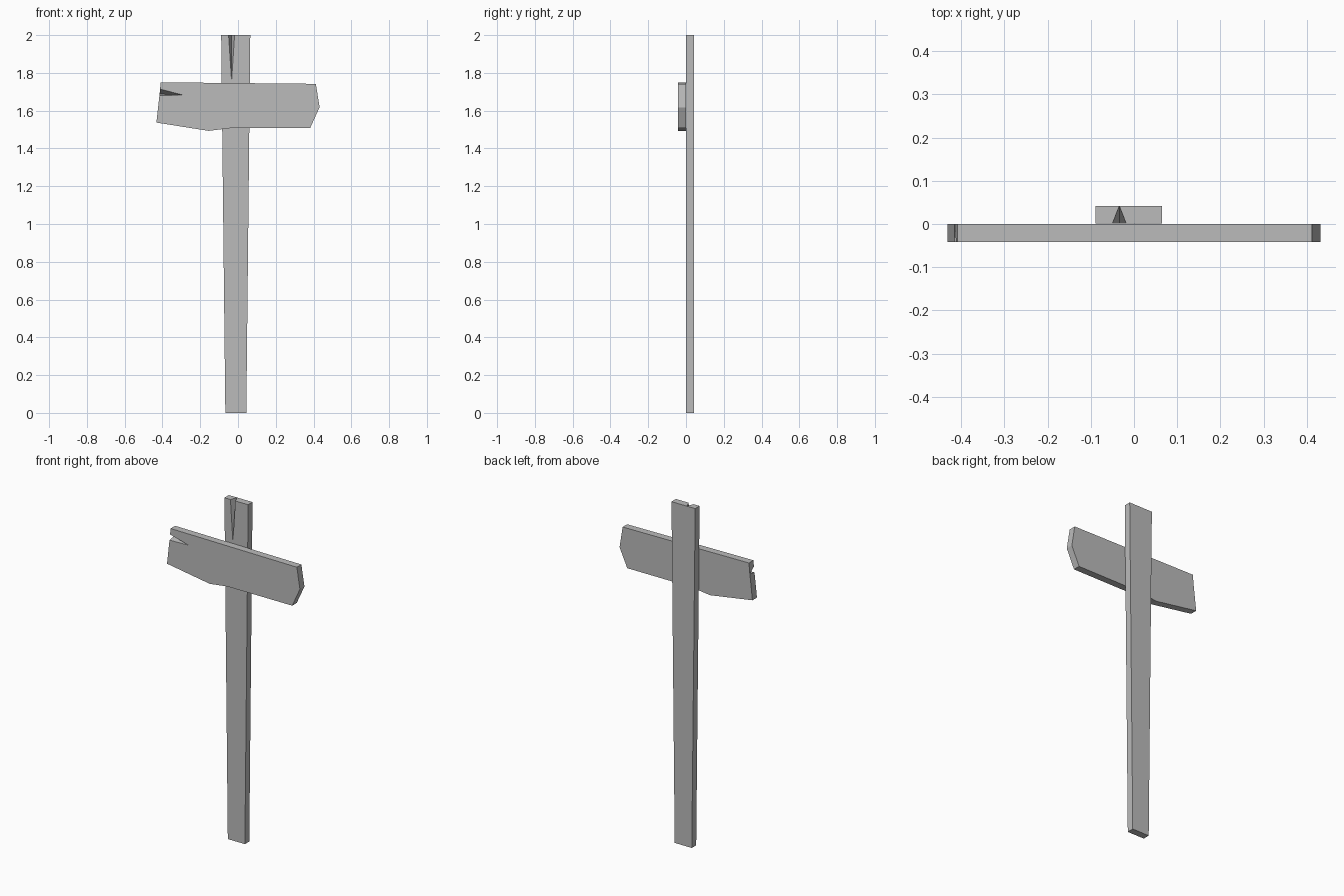
import bpy
import bmesh

cube = bpy.data.objects.get("Cube")
if cube:
    bpy.data.objects.remove(cube, do_unlink=True)

# Weathered grey, shared by both planks
grey = bpy.data.materials.new("plain grey")
grey.use_nodes = True
colour = (0.5, 0.5, 0.5, 1)
grey.diffuse_color = colour
grey.node_tree.nodes["Principled BSDF"].inputs["Base Color"].default_value = colour


def split_plank(name, outline, crack, crack_end, y_front, y_back):
    """Extrude an outline whose last edge is split by a crack that closes at the back."""
    bm = bmesh.new()
    front_pts = outline + crack
    back_pts = outline + [crack_end] * len(crack)
    front = [bm.verts.new((x, y_front, z)) for x, z in front_pts]
    back = [bm.verts.new((x, y_back, z)) for x, z in back_pts]
    bm.faces.new(front)
    # The back is a plain outline, with one point where the crack ends
    bm.faces.new(back[:len(outline) + 1][::-1])
    count = len(front)
    for i in range(count):
        j = (i + 1) % count
        bm.faces.new((front[j], front[i], back[i], back[j]))
    # Welding the crack's back points turns its walls into triangles
    bmesh.ops.remove_doubles(bm, verts=bm.verts[:], dist=0.0001)
    bmesh.ops.recalc_face_normals(bm, faces=bm.faces[:])
    mesh = bpy.data.meshes.new(name)
    bm.to_mesh(mesh)
    bm.free()
    mesh.materials.append(grey)
    obj = bpy.data.objects.new(name, mesh)
    bpy.context.collection.objects.link(obj)
    return obj


# Upright post: widens towards the top, split in its top end
split_plank(
    "post",
    outline=[(-0.089, 2), (-0.067, 0), (0.044, 0), (0.065, 2)],
    crack=[(-0.018, 2), (-0.034, 1.755), (-0.05, 2)],
    crack_end=(-0.034, 2),
    y_front=0.001, y_back=0.042)

# Crossboard: blunt point on its left, split in its right end
split_plank(
    "crossboard",
    outline=[(-0.432, 1.537), (-0.155, 1.493), (-0.037, 1.508), (0.382, 1.508),
             (0.432, 1.618), (0.412, 1.742), (-0.409, 1.75)],
    crack=[(-0.412, 1.714), (-0.292, 1.683), (-0.416, 1.68)],
    crack_end=(-0.415, 1.688),
    y_front=-0.042, y_back=0.0)
